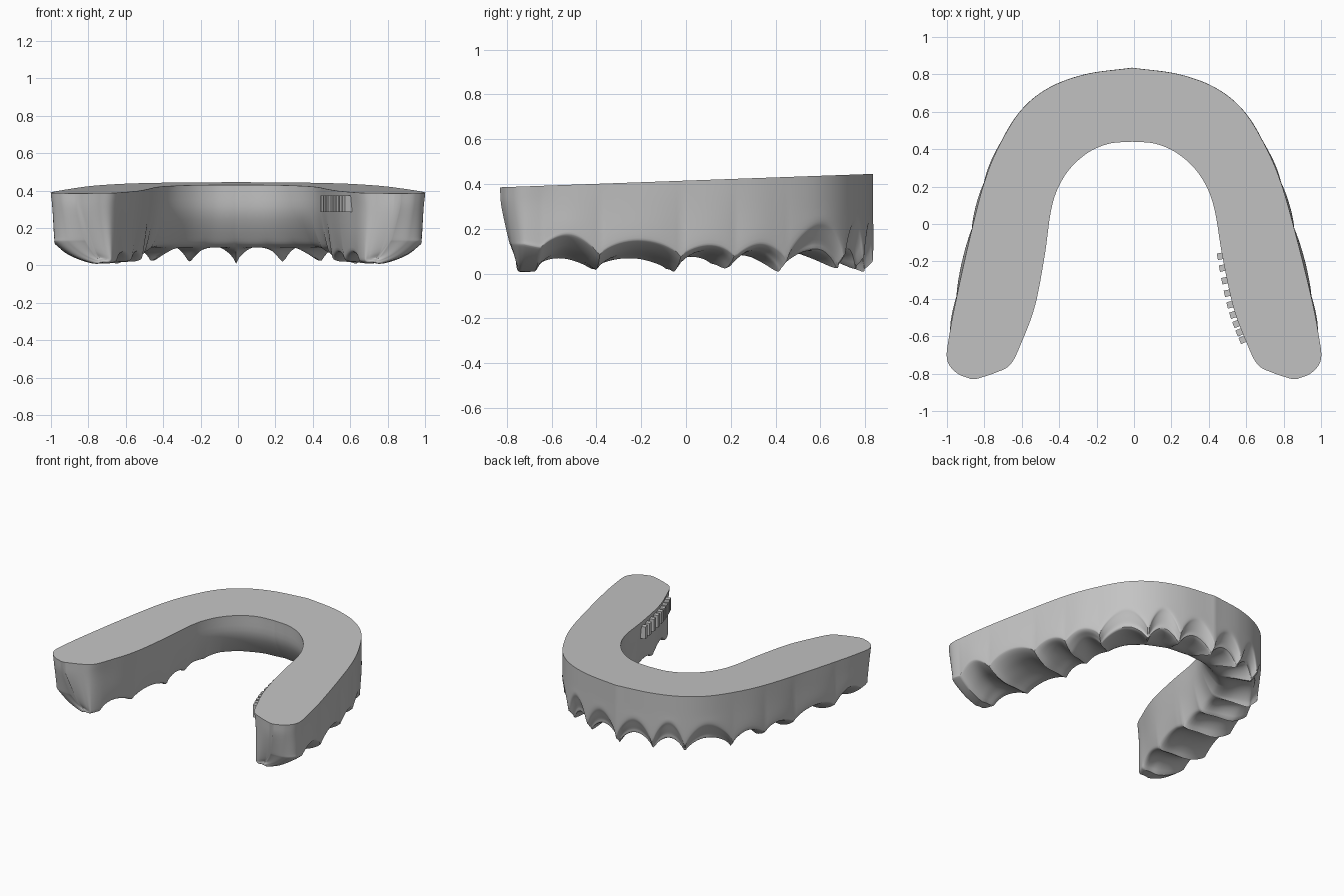
import bpy, bmesh, math
from mathutils import Vector

cube = bpy.data.objects.get("Cube")
if cube:
    bpy.data.objects.remove(cube)

# One plaster grey for everything
plaster = bpy.data.materials.new("plaster grey")
plaster.use_nodes = True
grey = (0.55, 0.55, 0.55, 1)
plaster.diffuse_color = grey
plaster.node_tree.nodes["Principled BSDF"].inputs["Base Color"].default_value = grey


def spline(points, t):
    """Smooth curve through evenly spaced points."""
    i = max(0, min(int(t), len(points) - 2))
    f = t - i
    b, c = points[i], points[i + 1]
    a = points[i - 1] if i else b * 2 - c
    d = points[i + 2] if i + 2 < len(points) else c * 2 - b
    return 0.5 * (b * 2 + (c - a) * f + (a * 2 - b * 5 + c * 4 - d) * f ** 2
                  + (b * 3 - a - c * 3 + d) * f ** 3)


def ramp(s, start, end):
    return max(0, min(1, (s - start) / (end - start)))


# Half outline of the arch, from the middle to the end of one leg
outer = [Vector(p) for p in ((0, .835), (.25, .8), (.45, .725), (.6, .6), (.72, .4), (.8, .2),
                             (.88, -.1), (.95, -.4), (.985, -.58), (1, -.72), (.95, -.795),
                             (.87, -.83))]
inner = [Vector(p) for p in ((0, .44), (.12, .43), (.23, .385), (.33, .3), (.4, .19), (.44, .06),
                             (.475, -.17), (.53, -.44), (.6, -.63), (.66, -.75), (.74, -.795),
                             (.84, -.828))]
# Gum points between the teeth, and the height of the gum arch of each tooth
tips = [0, 1.08, 2.15, 3.75, 4.92, 5.75, 6.95, 8.4, 11]
arches = [.2, .215, .2, .125, .12, .14, .165, 0]


def top_z(y):
    return 0.415 + y * 0.036


def section(s, side):
    """Points of one cross-section, from the outer top edge to the inner one."""
    a, b = spline(outer, s), spline(inner, s)
    k = max(i for i in range(len(arches)) if tips[i] <= s)
    f = (s - tips[k]) / (tips[k + 1] - tips[k])
    arch = max(0, math.sin(math.pi * f)) ** 0.7 if arches[k] else 0
    back, end, cap = ramp(s, 3, 6), ramp(s, 7, 9), ramp(s, 9, 11)
    low = .045 + .025 * back + .05 * end
    rim = low + max(0, arches[k] - low) * arch
    floor = .01 + (.095 - .01 * back) * arch + .03 * cap
    lingual = .1 - .08 * back + .05 * back * arch + .03 * cap
    bulge = -.03 * back * arch + .06 * end
    tip = .13 + .25 * back + .3 * end
    heel = .66 + .2 * back + .08 * end
    profile = [(0, 1, 0), (bulge * .5, 0, .3), (bulge, 0, rim + .035), (bulge + .03, 0, rim),
               (bulge + .04 + tip * .4, 0, floor + .35 * (rim - floor)), (tip, 0, floor),
               ((tip + heel) / 2, 0, (floor + lingual) / 2), (heel, 0, lingual),
               (heel + .4 * (1 - heel), 0, lingual + .05), (.97, 0, .28), (1, 1, 0)]
    rows = []
    for u, at_top, z in profile:
        p = a.lerp(b, u)
        z = top_z(p.y) if at_top else z
        # The end of each leg rounds inward towards the bottom
        pull = cap * max(0, 1 - z / .4) ** 2
        p.y += .1 * pull
        p.x -= .12 * pull
        rows.append(Vector((p.x * side - .01 * ramp(p.y, -.4, .4), p.y, z)))
    steps = 4 * (len(rows) - 1)
    return [spline(rows, j / 4) for j in range(steps + 1)]


def finish(bm, name, smooth):
    bmesh.ops.recalc_face_normals(bm, faces=bm.faces)
    mesh = bpy.data.meshes.new(name)
    bm.to_mesh(mesh)
    bm.free()
    mesh.materials.append(plaster)
    obj = bpy.data.objects.new(name, mesh)
    bpy.context.collection.objects.link(obj)
    if smooth:
        bpy.ops.object.select_all(action="DESELECT")
        obj.select_set(True)
        bpy.context.view_layer.objects.active = obj
        bpy.ops.object.shade_smooth_by_angle(angle=math.radians(40))


# Gum arch: cross-sections swept from one leg end to the other
bm = bmesh.new()
detail = 16
reach = (len(outer) - 1) * detail
rings = []
for n in range(-reach, reach + 1):
    pts = section(abs(n) / detail, -1 if n < 0 else 1)
    rings.append([bm.verts.new(p) for p in pts])
for r, q in zip(rings, rings[1:]):
    for j in range(len(r)):
        m = (j + 1) % len(r)
        bm.faces.new((r[j], r[m], q[m], q[j]))
for ring in (rings[0], rings[-1]):
    bm.faces.new(ring)
finish(bm, "gum_arch", True)

# Row of small plain raised bars on the inner wall of the left leg
bm = bmesh.new()
count = 9
for i in range(count):
    s = 6 + 1.9 * i / (count - 1)
    p = spline(inner, s)
    along = (spline(inner, s + .05) - p).normalized()
    made = bmesh.ops.create_cube(bm, size=1)["verts"]
    for v in made:
        c = v.co.copy()
        flat = p + along * c.x * .035 + Vector((along.y, -along.x)) * (c.y * .05 + .005)
        v.co = (flat.x, flat.y, .33 + c.z * .09)
finish(bm, "raised_bars", False)
